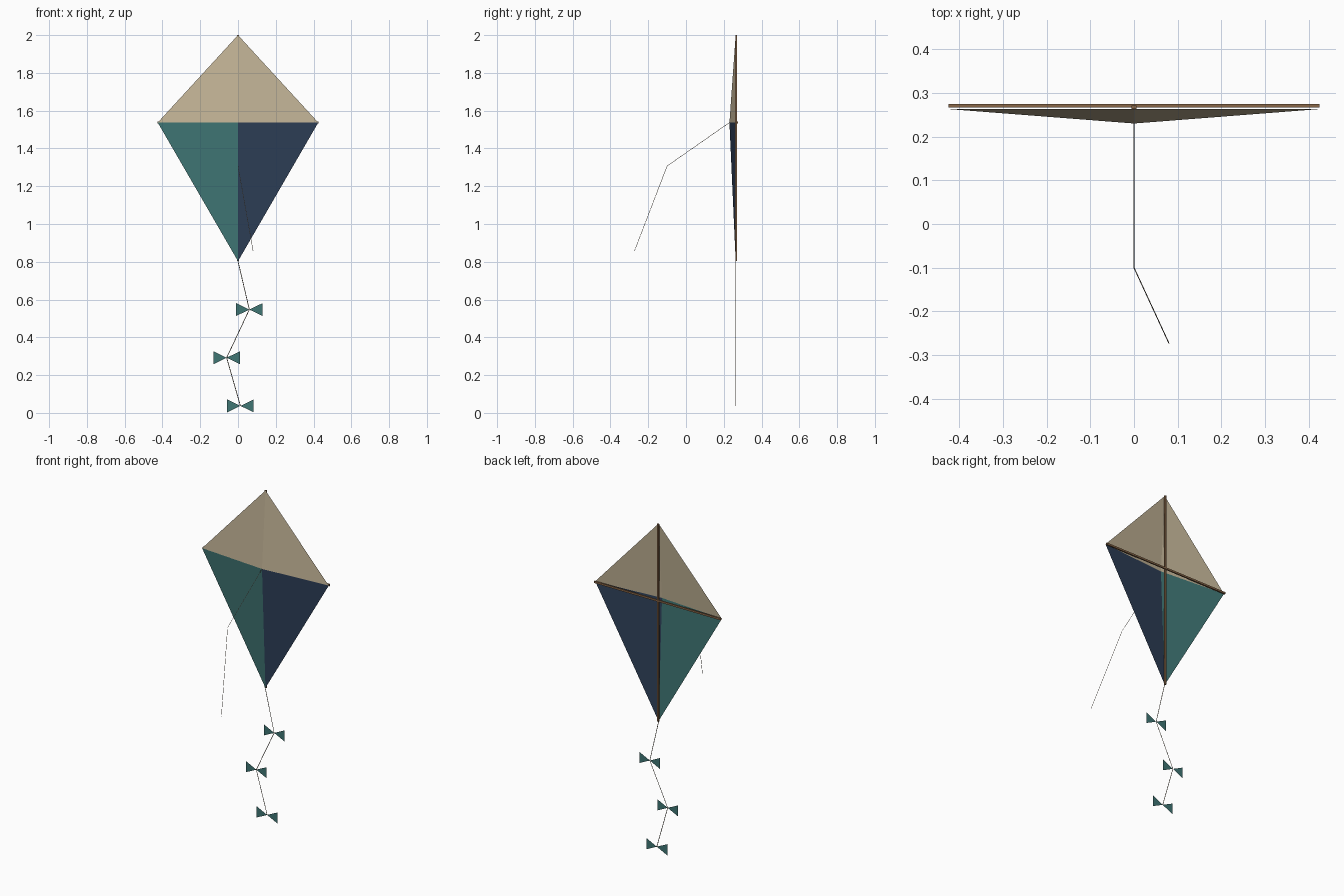
import bpy
import bmesh
from mathutils import Vector

cube = bpy.data.objects.get("Cube")
if cube:
    bpy.data.objects.remove(cube, do_unlink=True)


def material(name, rgb):
    mat = bpy.data.materials.new(name)
    mat.use_nodes = True
    mat.diffuse_color = (*rgb, 1)
    bsdf = mat.node_tree.nodes["Principled BSDF"]
    bsdf.inputs["Base Color"].default_value = (*rgb, 1)
    bsdf.inputs["Roughness"].default_value = 0.8
    return mat


SAND = material("sand cloth", (0.55, 0.46, 0.31))
TEAL = material("teal cloth", (0.05, 0.18, 0.175))
NAVY = material("navy cloth", (0.027, 0.05, 0.098))
WOOD = material("brown wood", (0.25, 0.135, 0.065))
CORD = material("cord", (0.42, 0.36, 0.28))


def mesh_object(name, bm, mats):
    mesh = bpy.data.meshes.new(name)
    bm.to_mesh(mesh)
    bm.free()
    for mat in mats:
        mesh.materials.append(mat)
    obj = bpy.data.objects.new(name, mesh)
    bpy.context.collection.objects.link(obj)
    return obj


def box(name, size, centre, mat):
    bm = bmesh.new()
    bmesh.ops.create_cube(bm, size=1)
    bmesh.ops.scale(bm, vec=size, verts=bm.verts)
    bmesh.ops.translate(bm, vec=centre, verts=bm.verts)
    return mesh_object(name, bm, [mat])


def cord(name, points, radius):
    """Thin four-sided tube along a polyline."""
    curve = bpy.data.curves.new(name, "CURVE")
    curve.dimensions = "3D"
    curve.bevel_depth = radius
    curve.bevel_resolution = 0
    curve.use_fill_caps = True
    spline = curve.splines.new("POLY")
    spline.points.add(len(points) - 1)
    for point, co in zip(spline.points, points):
        point.co = (*co, 1)
    curve.materials.append(CORD)
    obj = bpy.data.objects.new(name, curve)
    bpy.context.collection.objects.link(obj)


# Sail: four triangles bowed forward to the centre
BACK = 0.263
CROSS = 1.537
TOP, BOTTOM = 2.0, 0.803
HALF = 0.425
hub = Vector((0, 0.23, CROSS))
rim = [(0, BACK, TOP), (-HALF, BACK, CROSS), (0, BACK, BOTTOM), (HALF, BACK, CROSS)]
bm = bmesh.new()
hub_vert = bm.verts.new(hub)
rim_verts = [bm.verts.new(p) for p in rim]
for i, vert in enumerate(rim_verts):
    face = bm.faces.new((hub_vert, vert, rim_verts[(i + 1) % 4]))
    middle = face.calc_center_median()
    face.material_index = 0 if middle.z > CROSS else (1 if middle.x < 0 else 2)
mesh_object("sail", bm, [SAND, TEAL, NAVY])

# Wooden frame behind the sail
box("spine", (0.011, 0.008, TOP - BOTTOM), (0, 0.267, (TOP + BOTTOM) / 2), WOOD)
box("cross_spar", (2 * HALF, 0.008, 0.011), (0, 0.271, CROSS), WOOD)

# Bridle line in front, tail line below
cord("bridle_line", [hub, (0, -0.1, 1.307), (0.08, -0.273, 0.857)], 0.0012)
knots = [(0.06, 0.547), (-0.06, 0.292), (0.013, 0.037)]
tail_y = 0.261
cord("tail_line", [(0, tail_y, BOTTOM)] + [(x, tail_y, z) for x, z in knots], 0.002)

# Tail bows: two flat triangles meeting at each knot
for number, (x, z) in enumerate(knots, 1):
    bm = bmesh.new()
    for side in (-1, 1):
        bm.faces.new([bm.verts.new((x + side * dx, tail_y, z + dz))
                      for dx, dz in ((0, 0), (0.07, side * -0.034), (0.07, side * 0.034))])
    mesh_object(f"tail_bow_{number}", bm, [TEAL])
